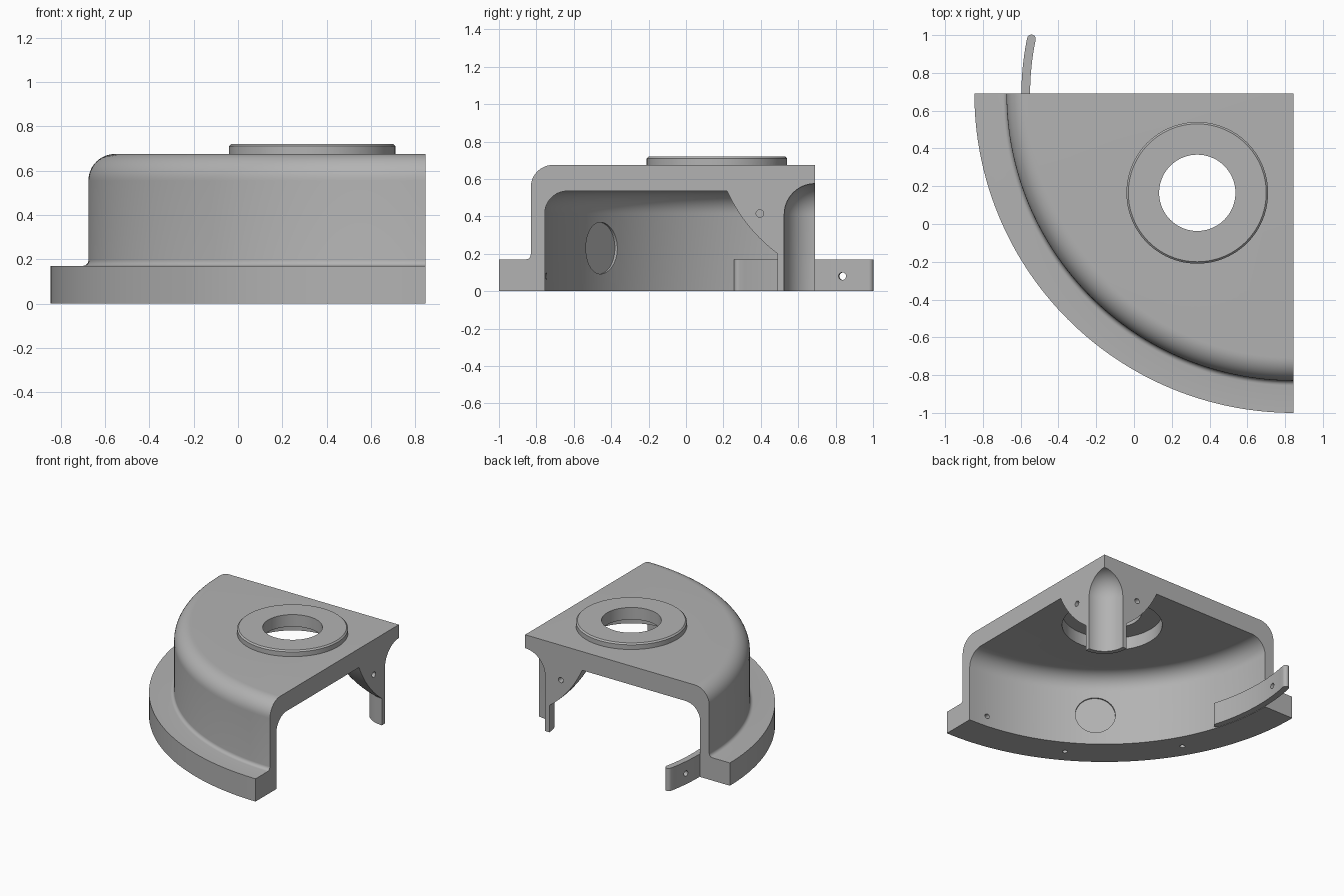
import bpy, bmesh
from math import sin, cos, pi, radians
from mathutils import Vector

if "Cube" in bpy.data.objects:
    bpy.data.objects.remove(bpy.data.objects["Cube"], do_unlink=True)

AXIS = Vector((0.845, 0.69, 0))   # axis of revolution, at the square corner
BOSS = Vector((0.335, 0.165, 0))  # centre of the raised ring

grey = bpy.data.materials.new("plain grey")
grey.use_nodes = True
grey.diffuse_color = (0.45, 0.45, 0.45, 1)
grey.node_tree.nodes["Principled BSDF"].inputs["Base Color"].default_value = grey.diffuse_color


def arc(cx, cy, r, start, end, n):
    angles = [radians(start + (end - start) * i / n) for i in range(n + 1)]
    return [(cx + r * cos(a), cy + r * sin(a)) for a in angles]


def finish(name, bm):
    bmesh.ops.remove_doubles(bm, verts=bm.verts, dist=1e-5)
    bmesh.ops.recalc_face_normals(bm, faces=bm.faces)
    mesh = bpy.data.meshes.new(name)
    bm.to_mesh(mesh)
    bm.free()
    mesh.materials.append(grey)
    obj = bpy.data.objects.new(name, mesh)
    bpy.context.collection.objects.link(obj)
    return obj


def sweep(name, rings):
    """Skin closed rings of points and cap both ends."""
    bm = bmesh.new()
    loops = [[bm.verts.new(p) for p in ring] for ring in rings]
    for a, b in zip(loops, loops[1:]):
        for i in range(len(a)):
            j = (i + 1) % len(a)
            bm.faces.new((a[i], a[j], b[j], b[i]))
    bm.faces.new(loops[0])
    bm.faces.new(loops[-1][::-1])
    return finish(name, bm)


def rod(name, start, end, r, n=32, bevel=0.0):
    """Cylinder between two points, with an optional bevel at the far end."""
    axis = (end - start).normalized()
    turn = axis.to_track_quat('Z', 'Y')
    ends = [(start, r), (end - axis * bevel, r)]
    if bevel:
        ends.append((end, r - bevel))
    return sweep(name, [[p + turn @ Vector((rad * cos(2 * pi * i / n), rad * sin(2 * pi * i / n), 0))
                         for i in range(n)] for p, rad in ends])


def combine(target, tool, operation='DIFFERENCE'):
    mod = target.modifiers.new("cut", 'BOOLEAN')
    mod.object, mod.operation, mod.solver = tool, operation, 'EXACT'
    tool.hide_render = True
    bpy.context.view_layer.objects.active = target
    bpy.ops.object.modifier_apply(modifier=mod.name)
    bpy.data.objects.remove(tool, do_unlink=True)


def polar(r, degrees, z):
    """Point at a radius and angle around the axis, from -x towards -y."""
    a = radians(180 + degrees)
    return AXIS + Vector((r * cos(a), r * sin(a), z))


# Quarter housing: top skin, wall, flange, inner wall, ceiling, hub and domed bore
hub_curve = []
for i in range(17):
    t = i / 16
    p = Vector((0.47, 0.535)) * (1 - t) ** 2 + Vector((0.38, 0.335)) * 2 * t * (1 - t) + Vector((0.2, 0.2)) * t * t
    hub_curve.append(tuple(p))
profile = [(0, 0.675)]
profile += arc(1.40, 0.555, 0.12, 90, 0, 12)
profile += arc(1.545, 0.195, 0.025, 180, 270, 5)
profile += [(1.69, 0.17), (1.69, 0), (1.445, 0)]
profile += arc(1.325, 0.415, 0.12, 0, 90, 12)
profile += hub_curve
profile += [(0.2, 0), (0.165, 0)]
profile += arc(0, 0.41, 0.165, 0, 90, 14)

bm = bmesh.new()
STEPS = 64
rings = [[bm.verts.new(polar(r, 90 * s / STEPS, z)) for r, z in profile] for s in range(STEPS + 1)]
for a, b in zip(rings, rings[1:]):
    for i in range(len(profile) - 1):
        bm.faces.new((a[i], a[i + 1], b[i + 1], b[i]))
bm.faces.new(rings[0])
bm.faces.new(rings[-1][::-1])
housing = finish("housing", bm)

# Raised ring on top, its through hole and the wider recess beneath
up = Vector((0, 0, 1))
combine(housing, rod("boss", BOSS + up * 0.6, BOSS + up * 0.72, 0.375, 96, 0.01), 'UNION')
combine(housing, rod("hole", BOSS + up * 0.5, BOSS + up * 0.8, 0.202, 72))
combine(housing, rod("recess", BOSS + up * 0.3, BOSS + up * 0.63, 0.345, 96))

# Shallow round recess in the inner wall
combine(housing, rod("wall_recess", polar(1.3, 52.5, 0.23), polar(1.455, 52.5, 0.23), 0.138, 48))

# Pin holes in the two cut faces, the flange underside and the inner wall
pin = Vector((0, -0.295, 0.415))
combine(housing, rod("pin", AXIS + pin + Vector((-0.08, 0, 0)), AXIS + pin + Vector((0.1, 0, 0)), 0.02))
pin = Vector((-0.295, 0, 0.415))
combine(housing, rod("pin", AXIS + pin + Vector((0, -0.08, 0)), AXIS + pin + Vector((0, 0.1, 0)), 0.02))
for angle in (30, 60):
    combine(housing, rod("pin", polar(1.57, angle, -0.1), polar(1.57, angle, 0.1), 0.018))
combine(housing, rod("pin", polar(1.35, 84, 0.08), polar(1.5, 84, 0.08), 0.018))

# Curved joining tab with rounded ends, reaching past the back face
MID, HALF = 1.418, 0.023
first, last = 168.2, 196.8
outline = arc(0, 0, MID + HALF, first, last, 24)
for angle, turn in ((last, 0), (first, 180)):
    a = radians(angle)
    outline += arc(MID * cos(a), MID * sin(a), HALF, angle + turn, angle + turn + 180, 8)[1:-1]
    if turn == 0:
        outline += arc(0, 0, MID - HALF, last, first, 24)
tab = sweep("joining_tab", [[AXIS + Vector((x, y, z)) for x, y in outline] for z in (0, 0.17)])
combine(tab, rod("pin", polar(1.3, -6, 0.08), polar(1.55, -6, 0.08), 0.02))

for obj in (housing, tab):
    bpy.ops.object.select_all(action='DESELECT')
    obj.select_set(True)
    bpy.context.view_layer.objects.active = obj
    bpy.ops.object.shade_smooth_by_angle(angle=radians(30))
